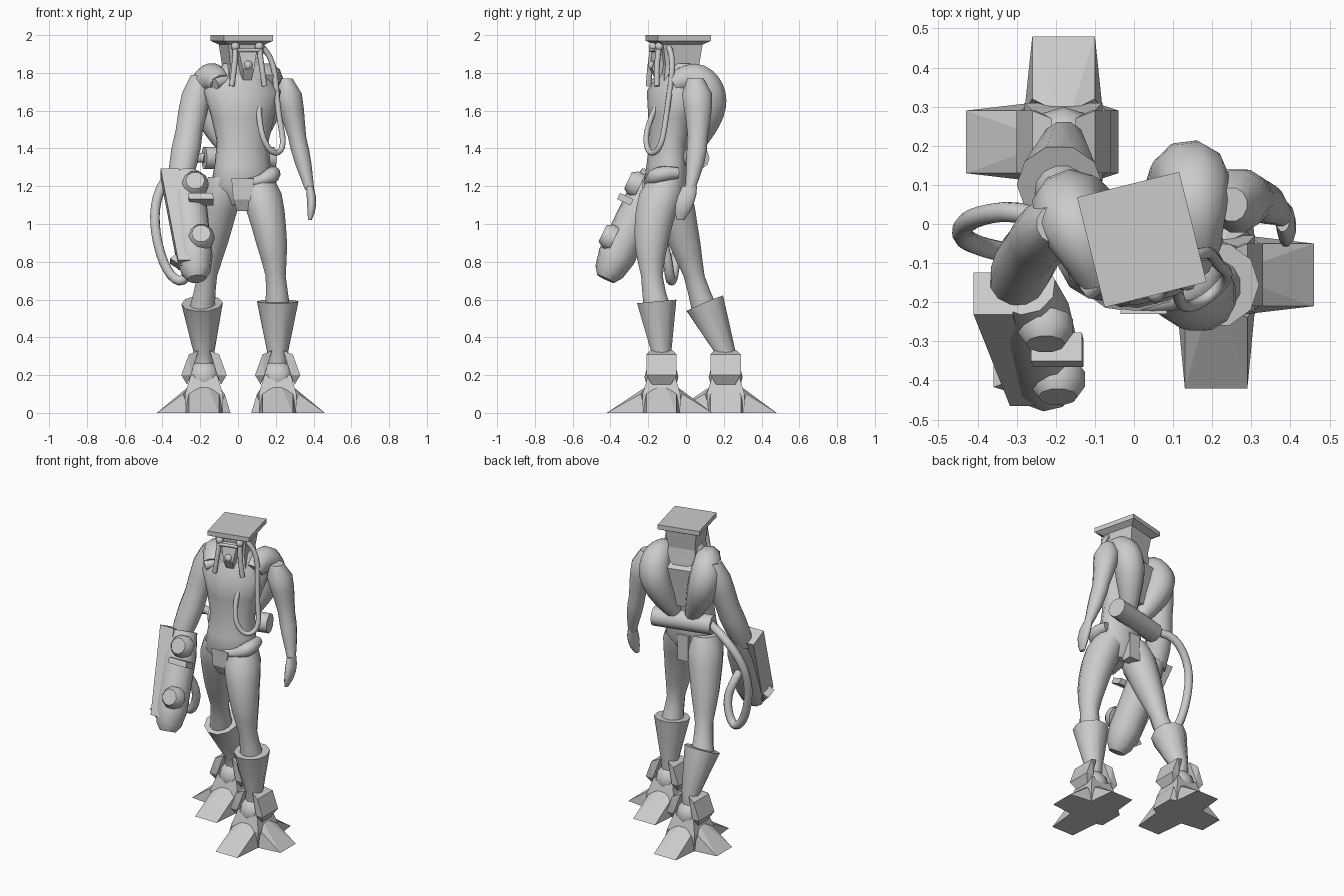
import bpy
import bmesh
import math
from mathutils import Matrix, Vector

default_cube = bpy.data.objects.get("Cube")
if default_cube:
    bpy.data.objects.remove(default_cube)

grey = (.6, .6, .6, 1)
material = bpy.data.materials.new("plain grey")
material.use_nodes = True
material.diffuse_color = grey
material.node_tree.nodes["Principled BSDF"].inputs["Base Color"].default_value = grey

SIDES = (-1, 1)
YAW = math.radians(14)


def turned(x, y, z):
    """Place a point given in the frame of the turned upper body."""
    return Matrix.Rotation(YAW, 3, 'Z') @ Vector((x, y, z)) + Vector((.02, -.04, 0))


def finish(name, data, angle):
    part = bpy.data.objects.new(name, data)
    bpy.context.collection.objects.link(part)
    data.materials.append(material)
    bpy.ops.object.select_all(action='DESELECT')
    part.select_set(True)
    bpy.context.view_layer.objects.active = part
    if part.type == 'CURVE':
        bpy.ops.object.convert(target='MESH')
    if angle:
        bpy.ops.object.shade_smooth_by_angle(angle=math.radians(angle))


def finish_bmesh(name, bm, angle):
    bmesh.ops.recalc_face_normals(bm, faces=bm.faces[:])
    mesh = bpy.data.meshes.new(name)
    bm.to_mesh(mesh)
    bm.free()
    finish(name, mesh, angle)


def loft(name, centres, radii, depth=1, count=12, angle=50, yaw=0):
    """Skin level elliptical rings; depth is the y radius over the x radius."""
    bm = bmesh.new()
    turn = Matrix.Rotation(yaw, 3, 'Z')
    rings = []
    for centre, radius in zip(centres, radii):
        ring = []
        for i in range(count):
            a = math.tau * (i + .5) / count
            offset = Vector((math.cos(a), math.sin(a) * depth, 0)) * radius
            ring.append(bm.verts.new(Vector(centre) + turn @ offset))
        rings.append(ring)
    for low, high in zip(rings, rings[1:]):
        for i in range(count):
            bm.faces.new((low[i - 1], low[i], high[i], high[i - 1]))
    bm.faces.new(rings[0])
    bm.faces.new(rings[-1])
    finish_bmesh(name, bm, angle)


def limb(name, start, bend, end, radii, depth=1, yaw=0):
    """Loft evenly spaced rings along a curve from start to end."""
    a, b, c = Vector(start), Vector(bend), Vector(end)
    steps = [i / (len(radii) - 1) for i in range(len(radii))]
    centres = [a.lerp(b, t).lerp(b.lerp(c, t), t) for t in steps]
    loft(name, centres, radii, depth, yaw=yaw)


def hull(name, points, angle=0):
    bm = bmesh.new()
    for point in points:
        bm.verts.new(point)
    result = bmesh.ops.convex_hull(bm, input=bm.verts[:])
    inner = result["geom_interior"] + result["geom_unused"]
    loose = {item for item in inner if isinstance(item, bmesh.types.BMVert)}
    bmesh.ops.delete(bm, geom=list(loose), context='VERTS')
    finish_bmesh(name, bm, angle)


def tube(name, points, radii, kind='NURBS'):
    curve = bpy.data.curves.new(name, 'CURVE')
    curve.dimensions = '3D'
    curve.bevel_depth = 1
    curve.bevel_resolution = 3
    curve.use_fill_caps = True
    curve.resolution_u = 4
    spline = curve.splines.new(kind)
    spline.points.add(len(points) - 1)
    if isinstance(radii, float):
        radii = [radii] * len(points)
    for knot, place, radius in zip(spline.points, points, radii):
        knot.co = (*place, 1)
        knot.radius = radius
    if kind == 'NURBS':
        spline.order_u = 3
        spline.use_endpoint_u = True
    finish(name, curve, 40)


def ball(name, place, radius):
    bm = bmesh.new()
    bmesh.ops.create_uvsphere(bm, u_segments=10, v_segments=6, radius=radius)
    bmesh.ops.translate(bm, verts=bm.verts[:], vec=place)
    finish_bmesh(name, bm, 60)


# Torso and limbs
limb("torso", (.02, -.1, 1.1), (.03, -.12, 1.4), (.02, -.03, 1.85),
     [.08, .17, .15, .14, .17, .21, .1], .7, YAW)
leg_radii = [.09, .11, .105, .095, .085, .07, .055, .06, .07]
limb("left_leg", (.1, -.1, 1.25), (.2, -.24, .9), (.21, -.15, .55), leg_radii, 1.08)
limb("right_leg", (-.07, -.1, 1.25), (-.14, -.02, .9), (-.19, .1, .55), leg_radii, 1.05)
limb("left_arm", (.25, .05, 1.77), (.31, .09, 1.45), (.38, .02, 1.18),
     [.04, .075, .07, .06, .05, .05, .045, .035, .025], 1.1)
limb("left_hand", (.38, .02, 1.2), (.4, -.01, 1.1), (.38, -.03, 1.02),
     [.02, .025, .025, .02, .01], 2)
limb("right_arm", (-.2, 0, 1.79), (-.26, -.04, 1.5), (-.31, -.17, 1.2),
     [.05, .08, .08, .075, .08, .075, .06])


# Boots, ankle guards and cross-shaped feet
def foot(side, x, y, boot_top, outward):
    tube(side + "_boot", [(x, y, .25), (x, y, .32), boot_top], [.05, .055, .11], 'POLY')
    ball(side + "_ankle", (x, y, .19), .09)
    for s in SIDES:
        hull(side + "_ankle_guard", [
            (x + s * out, y + e * width, z) for e in SIDES for out, width, z in
            ((.03, .06, .33), (.08, .08, .31), (.12, .08, .2), (.09, .05, .15), (.07, .08, .2))])
    hull(side + "_instep", [
        (x + a * w, y + b * w, z) for a in SIDES for b in SIDES
        for w, z in ((.1, 0), (.1, .1), (.07, .2))])
    for dx, dy, reach in ((outward, 0, .25), (-outward, 0, .14), (0, -1, .29), (0, 1, .27)):
        hull(side + "_toe", [
            (x + dx * r + dy * e * w, y + dy * r + dx * e * w, z) for e in SIDES
            for r, w, z in ((.08, .1, 0), (.11, .08, .1), (reach, .08, 0), (.08, .02, .14))])


foot("left", .21, -.13, (.21, -.155, .59), 1)
foot("right", -.18, .21, (-.19, .1, .58), -1)

# Flared flat-topped hood
hood_shape = {1.72: .14, 1.84: .12, 1.95: .14, 1.97: .19, 2: .19}
loft("hood", [turned(0, 0, z) for z in hood_shape], hood_shape.values(),
     1.08, count=4, angle=0, yaw=YAW)

# Face, goggles and breathing tubes
hull("face", [turned(s * w, y, z) for s in SIDES for w, y, z in
              ((.06, -.06, 1.94), (.05, -.13, 1.92), (.03, -.15, 1.82), (.02, -.1, 1.73))], 30)
ball("nose", turned(0, -.14, 1.84), .025)
for s in SIDES:
    ball("goggle", turned(s * .065, -.12, 1.94), .024)
    tube("breathing_tube", [turned(s * x, y, z) for x, y, z in
                            ((.065, -.12, 1.94), (.07, -.14, 1.85), (.09, -.14, 1.73))], .015)
tube("goggle_bar", [turned(x, -.13 - abs(x) / 9, 1.92) for x in (-.06, 0, .06)], .01)
tube("chest_hose", [(.11, -.1, 1.95), (.19, -.06, 1.9), (.21, -.1, 1.6), (.25, -.13, 1.4),
                    (.18, -.2, 1.36), (.11, -.22, 1.5), (.11, -.15, 1.64)], .015)
tube("collar_nozzle", [turned(-.08, -.05, 1.77), turned(-.17, -.09, 1.74)], .03, 'POLY')

# Back pack: paired lobes and a central strip
for side, s in (("right", -1), ("left", 1)):
    tube(side + "_back_lobe", [turned(s * x, y, z) for x, y, z in
                               ((.13, -.06, 1.74), (.15, .04, 1.8), (.17, .13, 1.7),
                                (.13, .12, 1.55), (.06, .06, 1.4))],
         [.06, .08, .1, .09, .05])
hull("spine_strip", [turned(s * w, y, z) for s in SIDES for w, y, z in
                     ((.09, .05, 1.78), (.08, .14, 1.72), (.05, .1, 1.46), (.04, 0, 1.46))])

# Waist canister, belt and flaps
tube("waist_canister", [turned(s * .19, .06, 1.35) for s in SIDES], .062, 'POLY')
tube("belt_roll", [turned(x, y, z) for x, y, z in
                   ((-.14, -.08, 1.2), (-.08, -.16, 1.22), (.05, -.17, 1.22),
                    (.15, -.15, 1.27), (.15, -.04, 1.27))],
     [.01, .015, .03, .05, .03])
hull("front_flap", [(.025 + s * w, y, z) for s in SIDES for w, y, z in
                    ((.06, -.23, 1.24), (.05, -.23, 1.13), (.03, -.2, 1.07), (.04, -.1, 1.1))])
hull("rear_flap", [(.01 + s * .04, y, z) for s in SIDES for y in (-.05, .02) for z in (1.08, 1.25)])

# Arm cannon, laid out along its own axis
muzzle, breech = Vector((-.22, -.42, .72)), Vector((-.28, -.16, 1.26))


def cannon(t, side=0, rise=0):
    return breech.lerp(muzzle, t) + Vector((side, -.9 * rise, .43 * rise))


tube("cannon_body", [cannon(t) for t in (0, .25, .8, .95, 1.02)], [.08, .1, .1, .08, .05], 'POLY')
hull("cannon_side_plate", [cannon(t, s * (1 - t / 3), rise) for t in (0, .9)
                           for s in (-.13, -.03) for rise in (-.04, .08)])
hull("cannon_fin", [cannon(t, s, rise) for t, s in ((.75, -.05), (.95, -.05), (.85, -.13))
                    for rise in (-.03, .04)])
for t in (.15, .67):
    tube("cannon_knob", [cannon(t, .045, rise) for rise in (.05, .09, .12)], [.07, .07, .05], 'POLY')
hull("cannon_grip", [cannon(t, s, rise) for t in (.28, .34) for s in (0, .13)
                     for rise in (.05, .13)])
tube("cannon_hose", [turned(-.18, .06, 1.35), (-.27, .04, 1.36), (-.42, .02, 1.2),
                     (-.45, -.03, 1), (-.39, -.06, .76), (-.29, -.08, .67),
                     (-.22, -.1, .84), (-.27, -.16, 1), cannon(.4)], .026)
